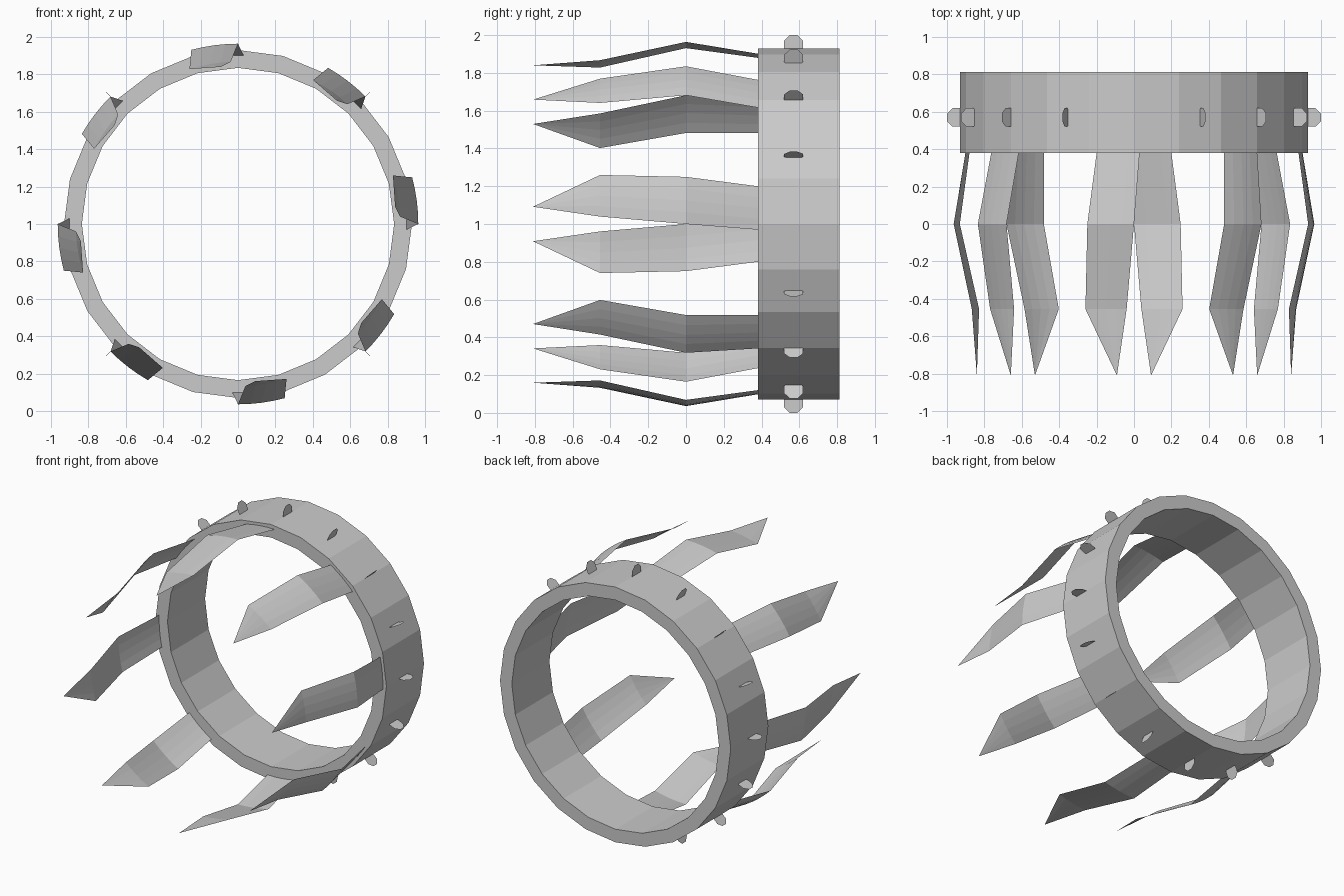
import bpy
import bmesh
from math import sin, cos, pi, radians

cube = bpy.data.objects.get("Cube")
if cube:
    bpy.data.objects.remove(cube, do_unlink=True)

grey = bpy.data.materials.new("light_grey")
grey.use_nodes = True
grey.diffuse_color = (0.6, 0.6, 0.6, 1)
grey.node_tree.nodes["Principled BSDF"].inputs["Base Color"].default_value = (0.6, 0.6, 0.6, 1)


def polar(r, angle, y):
    """Point around the ring axis; angle runs from the top toward -x."""
    return (-r * sin(angle), y, 1 + r * cos(angle))


def finish(name, bm):
    mesh = bpy.data.meshes.new(name)
    bm.to_mesh(mesh)
    bm.free()
    mesh.materials.append(grey)
    obj = bpy.data.objects.new(name, mesh)
    bpy.context.collection.objects.link(obj)
    return obj


def make_ring(sides=24, outer=0.93, inner=0.835, front=0.38, back=0.813):
    bm = bmesh.new()
    section = [(outer, front), (outer, back), (inner, back), (inner, front)]
    loops = [[bm.verts.new(polar(r, 2 * pi * i / sides, y)) for r, y in section]
             for i in range(sides)]
    for i in range(sides):
        a, b = loops[i], loops[(i + 1) % sides]
        for k in range(4):
            n = (k + 1) % 4
            bm.faces.new((a[k], a[n], b[n], b[k]))
    bmesh.ops.recalc_face_normals(bm, faces=bm.faces)
    return finish("ring", bm)


def make_blade(name, turn, columns=4):
    """Thin bent blade: rows of arcs closing to a point."""
    rows = [(0.38, 0.902, -1.9, 12.8), (0, 0.964, 0, 15), (-0.455, 0.868, 2.6, 17.4)]
    bm = bmesh.new()
    grid = []
    for y, r, start, end in rows:
        grid.append([bm.verts.new(polar(r, turn + radians(start + (end - start) * c / columns), y))
                     for c in range(columns + 1)])
    tip = bm.verts.new(polar(0.845, turn + radians(6.2), -0.81))
    for c in range(columns):
        for a, b in zip(grid, grid[1:]):
            bm.faces.new((a[c], a[c + 1], b[c + 1], b[c]))
        bm.faces.new((grid[-1][c], grid[-1][c + 1], tip))
    return finish(name, bm)


def make_stud(name, turn, sides=8):
    """Flat octagonal stud standing on edge, half sunk in the ring."""
    bm = bmesh.new()
    verts = []
    for i in range(sides):
        a = 2 * pi * (i + 0.5) / sides
        verts.append(bm.verts.new(polar(0.95 + 0.054 * cos(a), turn, 0.57 + 0.054 * sin(a))))
    bm.faces.new(verts)
    return finish(name, bm)


make_ring()
for i in range(8):
    make_blade(f"blade_{i + 1}", i * pi / 4)
for i in range(16):
    make_stud(f"stud_{i + 1}", i * pi / 8)
